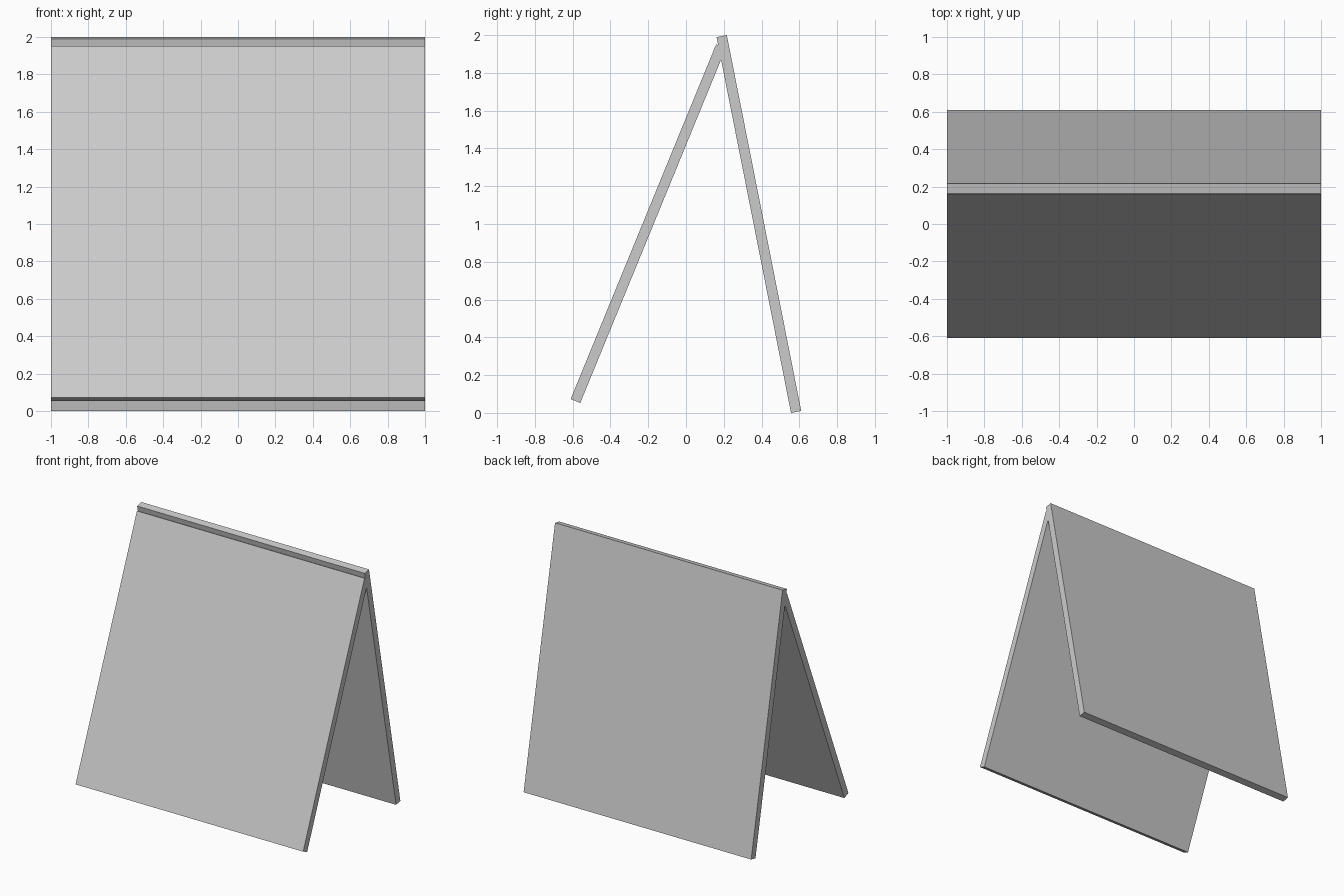
import bpy
from math import radians

if "Cube" in bpy.data.objects:
    bpy.data.objects.remove(bpy.data.objects["Cube"])


def panel(name, y, z, tilt, length):
    """Thin board spanning the full width, tilted about the x axis."""
    bpy.ops.mesh.primitive_cube_add(size=1, location=(0, y, z))
    ob = bpy.context.object
    ob.name = name
    ob.scale = (2.0, 0.055, length)
    ob.rotation_euler = (radians(tilt), 0, 0)
    return ob


# Steep rear board, its top forms the ridge
panel("back_panel", 0.386, 1.0, 11.2, 2.028)

# Shallower front board, its top is buried in the rear board
panel("front_panel", -0.20, 1.002, -22.3, 2.03)
